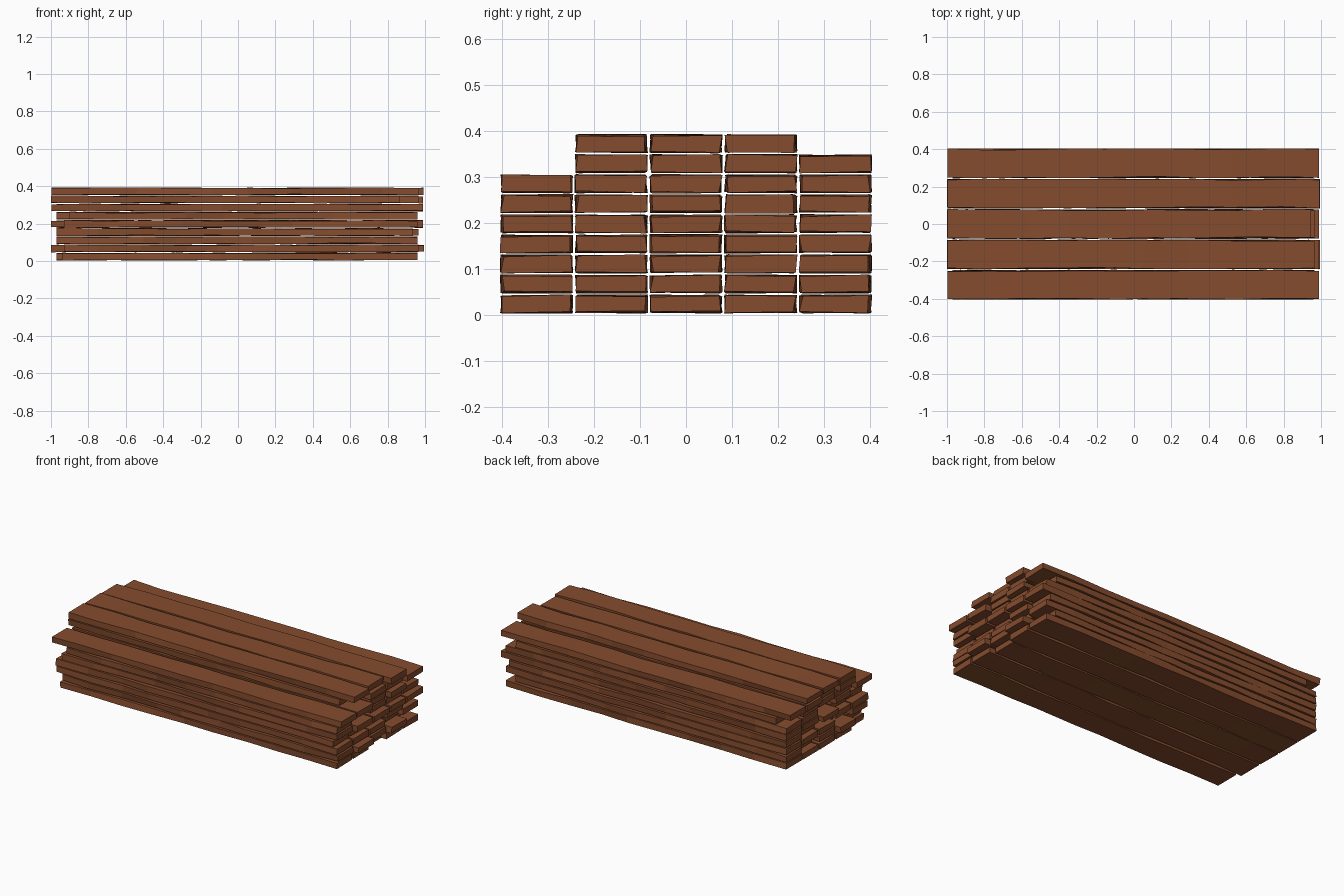
import bpy, bmesh, random

if "Cube" in bpy.data.objects:
    bpy.data.objects.remove(bpy.data.objects["Cube"])

random.seed(7)
WIDTH, THICK = 0.150, 0.036
PITCH_Y, PITCH_Z = 0.1625, 0.0436
STATIONS = 10

wood = bpy.data.materials.new("brown wood")
wood.diffuse_color = (0.235, 0.072, 0.027, 1)
wood.use_nodes = True
wood.node_tree.nodes["Principled BSDF"].inputs["Base Color"].default_value = wood.diffuse_color


def plank(name, x0, x1, y, z):
    """Rough-sawn board: a four-sided section lofted along x with uneven edges."""
    bm = bmesh.new()
    rings = []
    for i in range(STATIONS):
        x = x0 + (x1 - x0) * i / (STATIONS - 1)
        if 0 < i < STATIONS - 1:
            x += random.uniform(-0.04, 0.04)
        ring = []
        for sy, sz in ((-1, -1), (1, -1), (1, 1), (-1, 1)):
            ring.append(bm.verts.new((
                x,
                y + sy * WIDTH / 2 + random.uniform(-0.005, 0.005),
                z + sz * THICK / 2 + random.uniform(-0.003, 0.003))))
        rings.append(ring)
    for a, b in zip(rings, rings[1:]):
        for k in range(4):
            bm.faces.new((a[k], a[(k + 1) % 4], b[(k + 1) % 4], b[k]))
    bm.faces.new(rings[0])
    bm.faces.new(rings[-1])
    bmesh.ops.recalc_face_normals(bm, faces=bm.faces)
    mesh = bpy.data.meshes.new(name)
    bm.to_mesh(mesh)
    bm.free()
    mesh.materials.append(wood)
    bpy.context.collection.objects.link(bpy.data.objects.new(name, mesh))


# Number of boards in each column, front to back
heights = (7, 9, 9, 9, 8)
# Ends of the topmost board of each column
top_ends = ((-0.998, 0.99), (-0.998, 0.965), (-0.998, 0.945), (-0.998, 0.992), (-0.998, 0.99))
# Furthest reach of each layer
left = (-0.97, -1.0, -0.97, -0.97, -1.0, -0.97, -0.97, -1.0, -1.0)
right = (0.96, 0.995, 0.96, 0.965, 0.99, 0.96, 0.99, 0.965, 0.995)

for col, count in enumerate(heights):
    for row in range(count):
        if row == count - 1:
            x0, x1 = top_ends[col]
        else:
            x0 = left[row] + random.choice((0, 0, 0.03, 0.07))
            x1 = right[row] - random.choice((0, 0, 0.03, 0.1))
        plank(f"plank_column{col + 1}_layer{row + 1}", x0, x1,
              (col - 2) * PITCH_Y, 0.024 + row * PITCH_Z)
